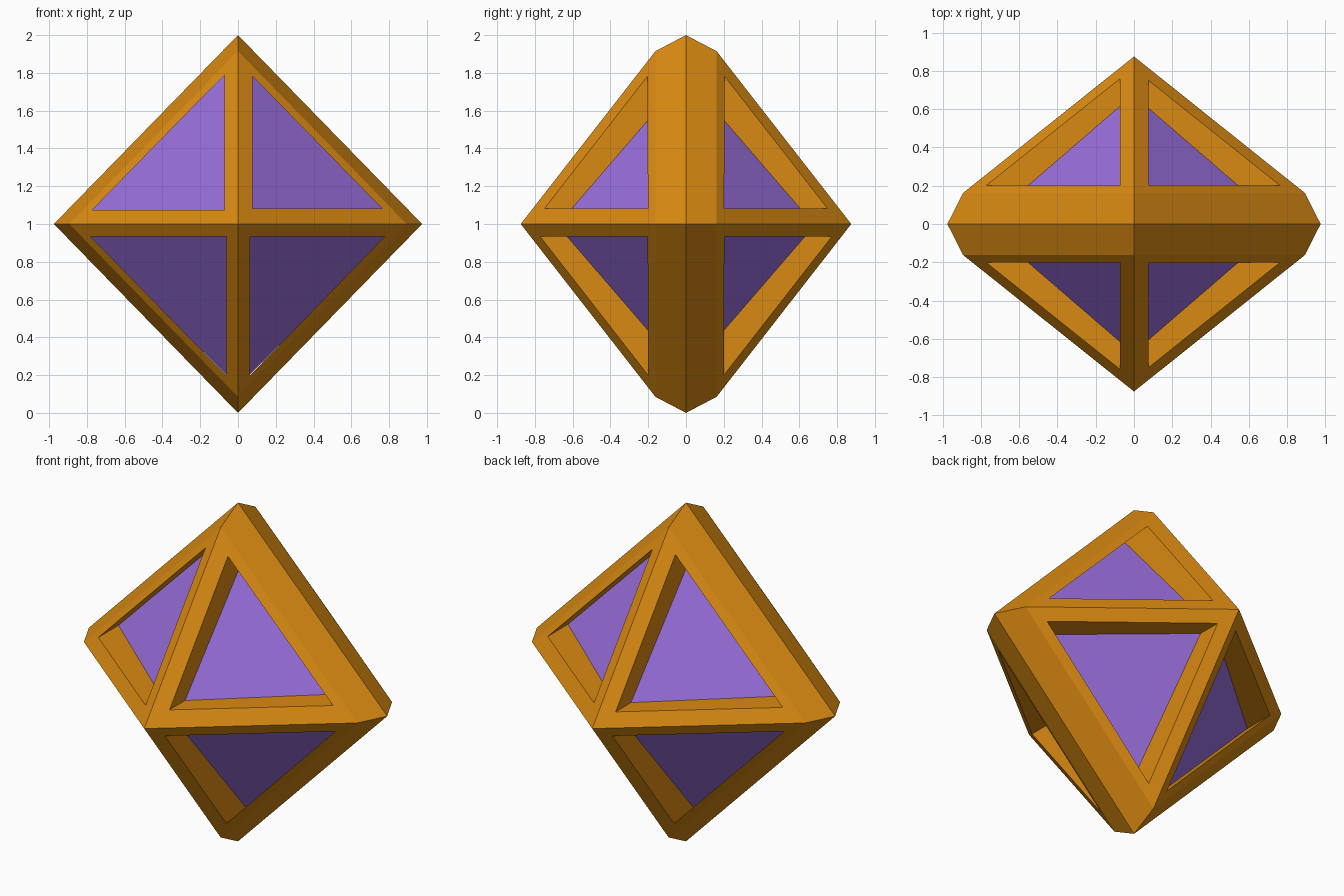
import bpy, bmesh

if "Cube" in bpy.data.objects:
    bpy.data.objects.remove(bpy.data.objects["Cube"])

def mat(name, col):
    m = bpy.data.materials.new(name)
    m.diffuse_color = (*col, 1)
    m.use_nodes = True
    m.node_tree.nodes["Principled BSDF"].inputs["Base Color"].default_value = m.diffuse_color
    return m

orange = mat("orange", (0.70, 0.255, 0.006))
purple = mat("purple", (0.31, 0.153, 0.70))

def add(name, bm, material):
    bmesh.ops.recalc_face_normals(bm, faces=bm.faces)
    me = bpy.data.meshes.new(name)
    bm.to_mesh(me)
    bm.free()
    me.materials.append(material)
    ob = bpy.data.objects.new(name, me)
    bpy.context.collection.objects.link(ob)
    return ob

def diamond_stack(rings, apex):
    """Stack of diamond rings (y, half x, half z) closed by a point at each end."""
    bm = bmesh.new()
    loops = [[bm.verts.new((x, y, 1 + z)) for x, z in ((rx, 0), (0, rz), (-rx, 0), (0, -rz))]
             for y, rx, rz in rings]
    ends = [bm.verts.new((0, s * apex, 1)) for s in (-1, 1)]
    for i in range(4):
        j = (i + 1) % 4
        for a, b in zip(loops, loops[1:]):
            bm.faces.new((a[i], a[j], b[j], b[i]))
        bm.faces.new((loops[0][i], loops[0][j], ends[0]))
        bm.faces.new((loops[-1][i], loops[-1][j], ends[1]))
    return bm

# Outer frame body with a ridged band around the middle
frame = add("frame", diamond_stack([(-0.162, 0.893, 0.915), (0, 0.975, 1.0), (0.162, 0.893, 0.915)], 0.875), orange)

# Triangular windows cut straight through along y: x inner, x outer, z inner, z outer
bm = bmesh.new()
for x0, x1, z0, z1 in ((-0.072, -0.772, 1.074, 1.79), (0.077, 0.762, 1.083, 1.782),
                       (-0.062, -0.782, 0.935, 0.199), (0.064, 0.778, 0.935, 0.199)):
    f, b = [[bm.verts.new((x, y, z)) for x, z in ((x0, z0), (x1, z0), (x0, z1))] for y in (-1.2, 1.2)]
    bm.faces.new(f)
    bm.faces.new(b[::-1])
    for i in range(3):
        j = (i + 1) % 3
        bm.faces.new((f[i], b[i], b[j], f[j]))
cutter = add("window_cutter", bm, orange)
cutter.hide_render = True

cut = frame.modifiers.new("windows", 'BOOLEAN')
cut.operation = 'DIFFERENCE'
cut.solver = 'EXACT'
cut.object = cutter
bpy.context.view_layer.objects.active = frame
bpy.ops.object.modifier_apply(modifier=cut.name)
bpy.data.objects.remove(cutter)

# Inner gem showing through the windows
add("inner_gem", diamond_stack([(0, 0.86, 0.86)], 0.742), purple)
